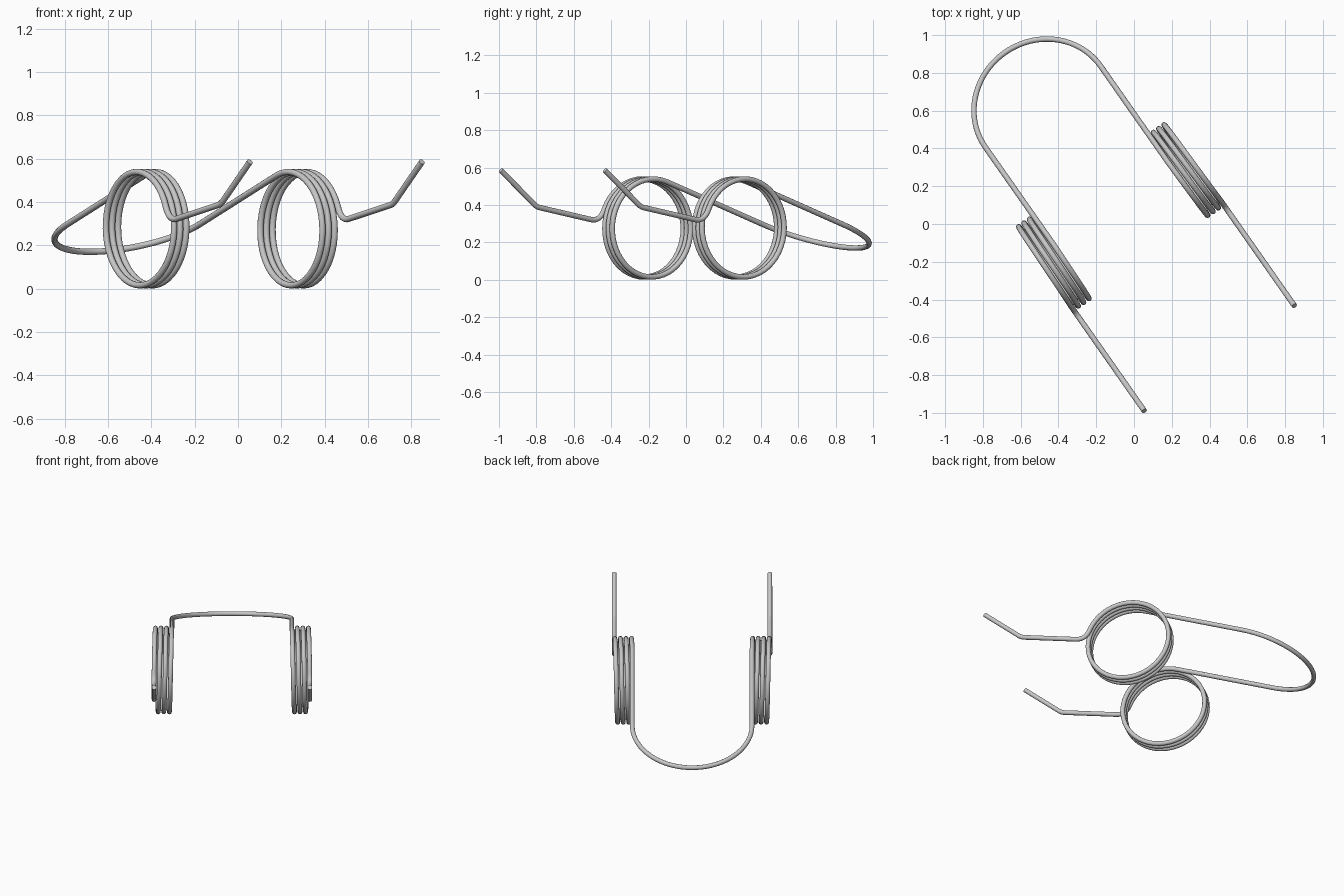
import bpy
from math import sin, cos, radians, pi
from mathutils import Vector

if "Cube" in bpy.data.objects:
    bpy.data.objects.remove(bpy.data.objects["Cube"], do_unlink=True)

WIRE = 0.0145                       # wire radius
COIL_R, COIL_U, COIL_Z = 0.262, 0.076, 0.2765
INNER, OUTER = 0.373, 0.485         # sideways offsets of loop legs and free legs
LOOP_U = 0.785                      # start of the round loop
TILT = radians(20)
MID_V = -0.038
ALONG = Vector((-0.574, 0.819, 0))  # towards the loop
SIDE = Vector((0.819, 0.574, 0))

steel = bpy.data.materials.new("steel grey")
steel.use_nodes = True
grey = (0.57, 0.57, 0.57, 1)
steel.diffuse_color = grey
steel.node_tree.nodes["Principled BSDF"].inputs["Base Color"].default_value = grey


def bend(a, b, c, steps=8):
    """Rounded corner at b, running from a to c."""
    a, b, c = Vector(a), Vector(b), Vector(c)
    return [a * (1 - t) ** 2 + b * 2 * t * (1 - t) + c * t * t
            for t in (i / steps for i in range(steps + 1))]


def half_spring():
    """Points (u, v, z) from the start of the loop to the free tip, for one side."""
    start, end = pi / 2 - TILT, radians(157) + 6 * pi
    top_u, top_z = COIL_U + COIL_R * cos(start), COIL_Z + COIL_R * sin(start)
    loop_z = top_z - (LOOP_U - top_u) * sin(TILT) / cos(TILT)
    pts = [Vector((LOOP_U, INNER, loop_z))]
    # coil
    steps = 156
    for i in range(steps + 1):
        t = i / steps
        a = start + (end - start) * t
        pts.append(Vector((COIL_U + COIL_R * cos(a),
                           INNER + (OUTER - INNER) * t,
                           COIL_Z + COIL_R * sin(a))))
    # free leg with two bends
    pts += bend(pts[-1], (-0.193, OUTER, 0.31), (-0.255, OUTER, 0.322))[1:]
    pts += bend((-0.59, OUTER, 0.386), (-0.609, OUTER, 0.39),
                (-0.624, OUTER, 0.403), 4)
    pts.append(Vector((-0.842, OUTER, 0.585)))
    return pts


side = half_spring()
loop_z = side[0].z
mirrored = [Vector((p.x, -p.y, p.z)) for p in side]

# tilted half-circle loop joining the two sides
loop = []
for i in range(1, 48):
    a = pi * i / 48
    reach = INNER * sin(a)
    loop.append(Vector((LOOP_U + reach * cos(TILT), INNER * cos(a),
                        loop_z - reach * sin(TILT))))

path = side[::-1] + loop + mirrored

# one continuous round wire
curve = bpy.data.curves.new("spring_wire", "CURVE")
curve.dimensions = "3D"
curve.bevel_depth = WIRE
curve.bevel_resolution = 4
curve.use_fill_caps = True
spline = curve.splines.new("POLY")
spline.points.add(len(path) - 1)
for point, p in zip(spline.points, path):
    pos = ALONG * p.x + SIDE * (p.y + MID_V)
    point.co = (pos.x, pos.y, p.z, 1)
curve.materials.append(steel)

wire = bpy.data.objects.new("spring_wire", curve)
bpy.context.collection.objects.link(wire)
bpy.ops.object.select_all(action="DESELECT")
wire.select_set(True)
bpy.context.view_layer.objects.active = wire
bpy.ops.object.convert(target="MESH")
bpy.ops.object.shade_smooth_by_angle(angle=radians(40))
